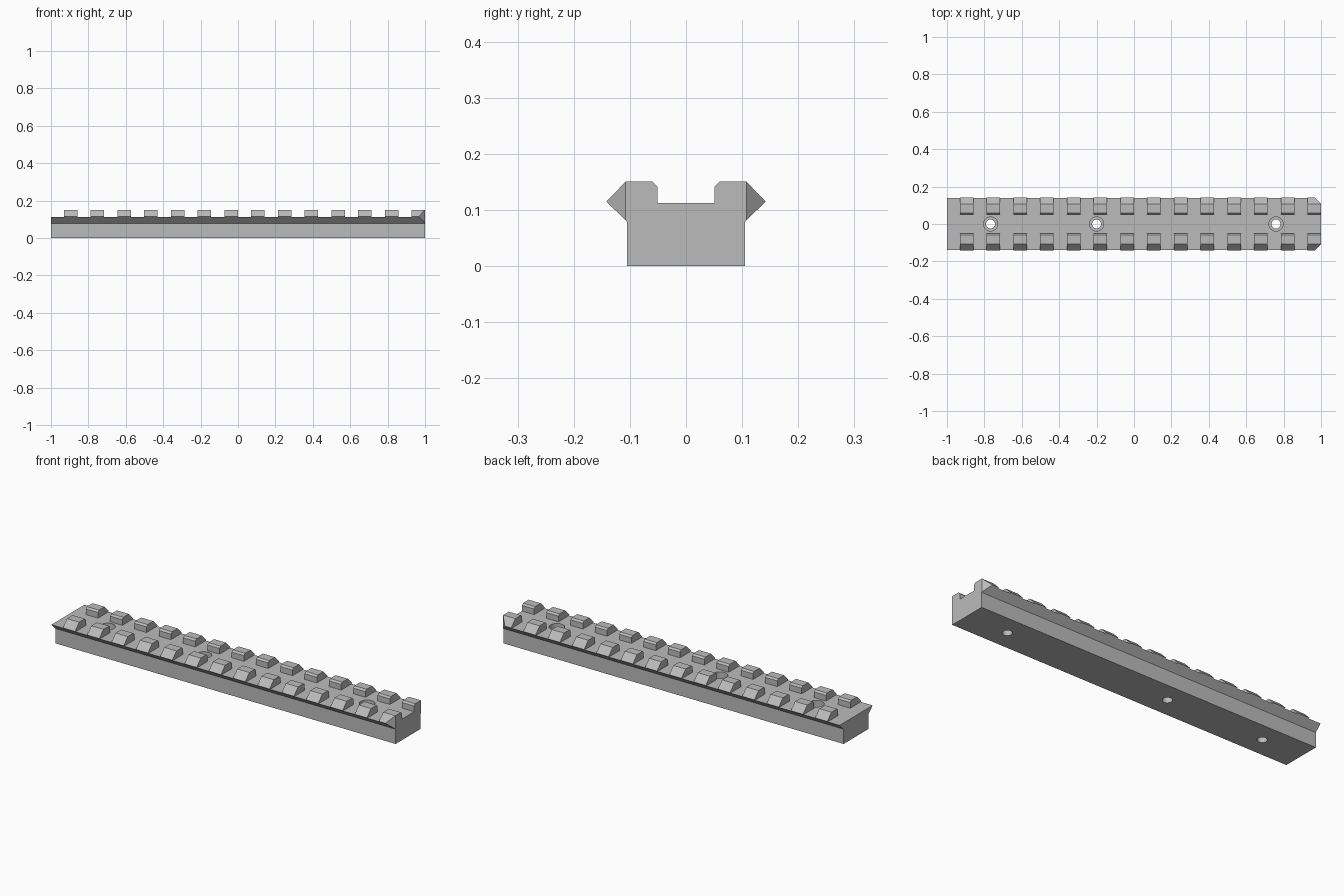
import bpy
import bmesh
import math
from mathutils import Vector

cube = bpy.data.objects.get("Cube")
if cube:
    bpy.data.objects.remove(cube, do_unlink=True)

FLOOR = 0.112            # height of the slots and centre channel
PITCH, TOOTH = 0.143, 0.0715
TEETH = 14
HOLES = (-0.767, -0.2, 0.759)

grey = bpy.data.materials.new("metal grey")
grey.use_nodes = True
colour = (0.5, 0.5, 0.5, 1)
grey.diffuse_color = colour
grey.node_tree.nodes["Principled BSDF"].inputs["Base Color"].default_value = colour


def make_object(name, bm):
    bmesh.ops.recalc_face_normals(bm, faces=bm.faces)
    mesh = bpy.data.meshes.new(name)
    bm.to_mesh(mesh)
    bm.free()
    mesh.materials.append(grey)
    obj = bpy.data.objects.new(name, mesh)
    bpy.context.collection.objects.link(obj)
    return obj


def add_box(bm, x0, x1, y, z0, z1):
    verts = bmesh.ops.create_cube(bm, size=1)["verts"]
    bmesh.ops.scale(bm, vec=(x1 - x0, 2 * y, z1 - z0), verts=verts)
    bmesh.ops.translate(bm, vec=((x0 + x1) / 2, 0, (z0 + z1) / 2), verts=verts)


def add_cylinder(bm, x, radius, z0, z1):
    verts = bmesh.ops.create_cone(bm, cap_ends=True, segments=24, radius1=radius,
                                  radius2=radius, depth=z1 - z0)["verts"]
    bmesh.ops.translate(bm, vec=(x, 0, (z0 + z1) / 2), verts=verts)


def cut(target, name, bm):
    cutter = make_object(name, bm)
    cutter.hide_render = True
    cutter.hide_viewport = True
    cutter.display_type = 'WIRE'
    mod = target.modifiers.new(name, 'BOOLEAN')
    mod.operation = 'DIFFERENCE'
    mod.solver = 'EXACT'
    mod.object = cutter


# Rail: mirrored half profile swept along its length
half = [(0.105, 0), (0.105, 0.079), (0.142, 0.115), (0.107, 0.151),
        (0.06, 0.151), (0.051, 0.142), (0.051, FLOOR)]
profile = half + [(-y, z) for y, z in reversed(half)]
bm = bmesh.new()
end = bm.faces.new([bm.verts.new((-1, y, z)) for y, z in profile])
swept = bmesh.ops.extrude_face_region(bm, geom=[end])["geom"]
bmesh.ops.translate(bm, vec=(2, 0, 0),
                    verts=[v for v in swept if isinstance(v, bmesh.types.BMVert)])

# Chamfered wing corners on one end
for side in (-1, 1):
    result = bmesh.ops.bisect_plane(
        bm, geom=bm.verts[:] + bm.edges[:] + bm.faces[:], clear_outer=True,
        plane_co=(1, side * 0.1075, 0), plane_no=Vector((1, side, 0)).normalized())
    edges = [e for e in result["geom_cut"] if isinstance(e, bmesh.types.BMEdge)]
    bmesh.ops.holes_fill(bm, edges=edges)
rail = make_object("accessory_rail", bm)

# Cross slots that leave the row of teeth
bm = bmesh.new()
left_edge = -1.1
for i in range(TEETH):
    start = 1 - TOOTH - (TEETH - 1 - i) * PITCH
    add_box(bm, left_edge, start, 0.3, FLOOR, 0.3)
    left_edge = start + TOOTH
cut(rail, "slot_cutter", bm)

# Screw holes and their wider seats
bm = bmesh.new()
for x in HOLES:
    add_cylinder(bm, x, 0.024, -0.1, 0.3)
cut(rail, "screw_hole_cutter", bm)
bm = bmesh.new()
for x in HOLES:
    add_cylinder(bm, x, 0.038, 0.07, 0.3)
cut(rail, "screw_seat_cutter", bm)
